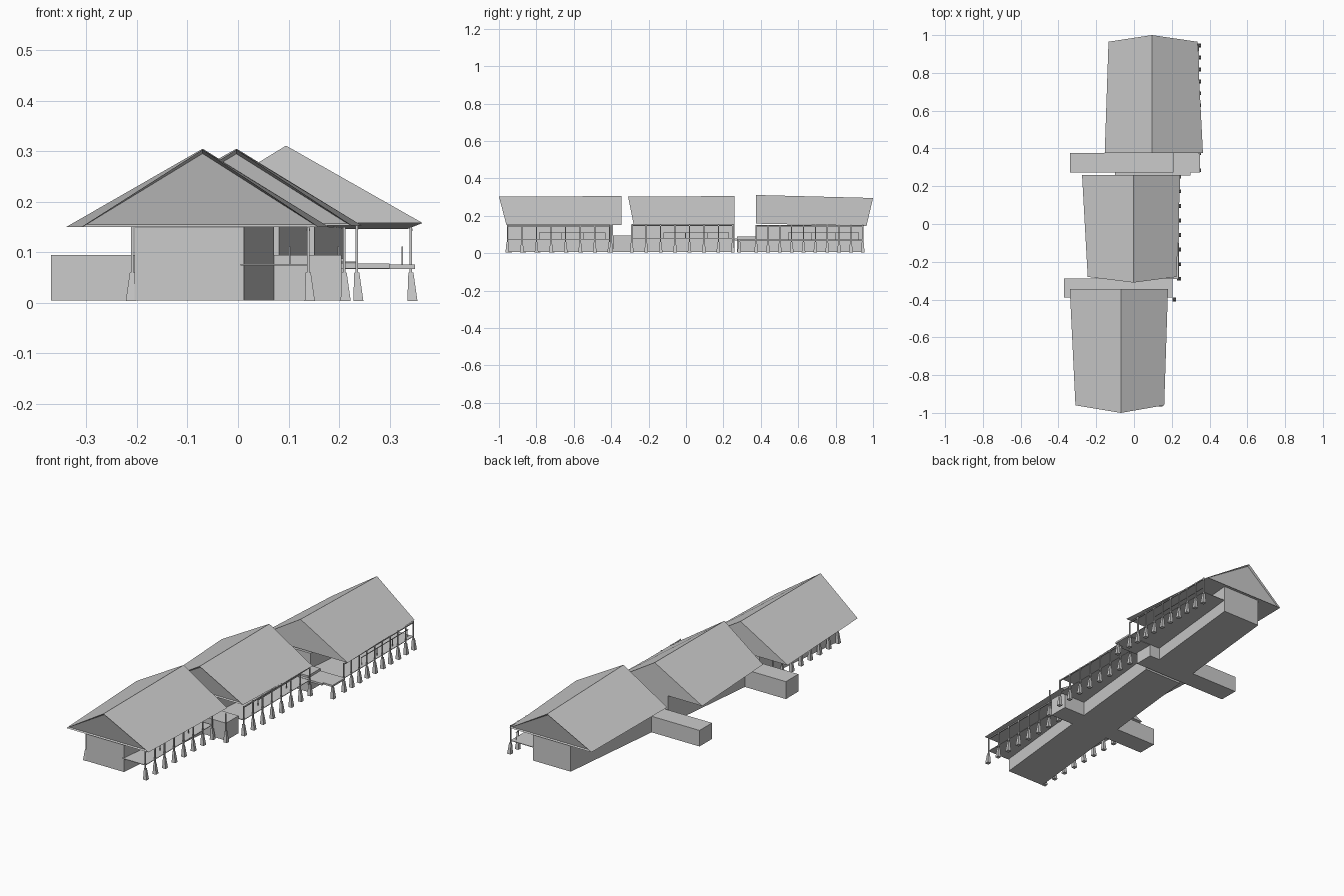
import bpy, bmesh

if "Cube" in bpy.data.objects:
    bpy.data.objects.remove(bpy.data.objects["Cube"])

mat = bpy.data.materials.new("light_grey")
mat.diffuse_color = (0.6, 0.6, 0.6, 1)
mat.use_nodes = True
mat.node_tree.nodes["Principled BSDF"].inputs["Base Color"].default_value = mat.diffuse_color


def finish(name, bm):
    bmesh.ops.recalc_face_normals(bm, faces=bm.faces)
    me = bpy.data.meshes.new(name)
    bm.to_mesh(me)
    bm.free()
    me.materials.append(mat)
    ob = bpy.data.objects.new(name, me)
    bpy.context.collection.objects.link(ob)
    return ob


def prism(bm, low, high):
    """Closed solid between two matching rings of points."""
    a = [bm.verts.new(p) for p in low]
    b = [bm.verts.new(p) for p in high]
    n = len(a)
    ends = [bm.faces.new(a), bm.faces.new(b)]
    for i in range(n):
        j = (i + 1) % n
        bm.faces.new((a[i], a[j], b[j], b[i]))
    return ends


def box(bm, x0, x1, y0, y1, z0, z1):
    ring = [(x0, y0), (x1, y0), (x1, y1), (x0, y1)]
    prism(bm, [(x, y, z0) for x, y in ring], [(x, y, z1) for x, y in ring])


def single_box(name, *dims):
    bm = bmesh.new()
    box(bm, *dims)
    return finish(name, bm)


def roof(name, wide, narrow, ridge):
    """wide, narrow: (y, left x, right x, eave z, ridge y, ridge z)"""
    bm = bmesh.new()
    rings = []
    for y, xl, xr, ze, yr, zr in (wide, narrow):
        rings.append([(xl, y, ze), (xr, y, ze), (ridge, yr, zr)])
    ends = prism(bm, *rings)
    bmesh.ops.recalc_face_normals(bm, faces=bm.faces)
    # recessed gable triangle leaves a barge board around the outer end
    bmesh.ops.inset_individual(bm, faces=[ends[1]], thickness=0.010, depth=-0.008)
    return finish(name, bm)


def post_row(name, x, y0, y1, count, top, side=1):
    """Slim posts on tapered piers."""
    bm = bmesh.new()
    for i in range(count):
        y = y0 + (y1 - y0) * i / (count - 1) if count > 1 else y0
        xi = x - 0.003 * side
        quad = ((-1, -1), (1, -1), (1, 1), (-1, 1))
        prism(bm, [(x + 0.010 * a, y + 0.010 * b, 0.004) for a, b in quad],
              [(xi + 0.005 * a, y + 0.005 * b, 0.06) for a, b in quad])
        box(bm, xi - 0.0025, xi + 0.0025, y - 0.003, y + 0.003, 0.06, top)
    return finish(name, bm)


# Roofs: each one narrows towards its pointed gable
roof("front_roof", (-0.345, -0.34, 0.18, 0.15, -0.345, 0.305),
     (-0.96, -0.31, 0.16, 0.15, -1.0, 0.303), -0.07)
roof("middle_roof", (0.26, -0.275, 0.245, 0.153, 0.26, 0.305),
     (-0.28, -0.245, 0.225, 0.153, -0.31, 0.303), -0.003)
roof("back_roof", (0.375, -0.155, 0.365, 0.158, 0.375, 0.311),
     (0.965, -0.135, 0.335, 0.146, 1.0, 0.295), 0.095)


# Walls: three lengths of one body running at a slight angle to the roofs
def body_left(y):
    return -0.205 + 0.105 * (y + 0.95)


for name, y0, y1, top in (("front_walls", -0.95, -0.39, 0.152),
                          ("middle_walls", -0.29, 0.26, 0.155),
                          ("back_walls", 0.375, 0.95, 0.15)):
    bm = bmesh.new()
    a, b = body_left(y0), body_left(y1)
    ring = [(a, y0), (a + 0.217, y0), (b + 0.217, y1), (b, y1)]
    prism(bm, [(x, y, 0.005) for x, y in ring], [(x, y, top) for x, y in ring])
    finish(name, bm)

# Cross wings linking the buildings
single_box("front_cross_wing", -0.37, 0.205, -0.39, -0.288, 0.005, 0.095)
single_box("back_cross_wing", -0.34, 0.21, 0.273, 0.375, 0.005, 0.088)
single_box("back_link_floor", 0.21, 0.35, 0.273, 0.375, 0.067, 0.076)
single_box("back_link_step", -0.10, 0.30, 0.258, 0.273, 0.068, 0.078)

# Porches: floor, beam under the eave, posts on piers and a handrail
for name, x, y0, y1, n, top, floor in (
        ("front", 0.142, -0.955, -0.41, 8, 0.15, 0.077),
        ("middle", 0.238, -0.29, 0.25, 8, 0.153, 0.082),
        ("back", 0.345, 0.375, 0.945, 10, 0.15, 0.072)):
    bm = bmesh.new()
    a, b = body_left(y0) + 0.21, body_left(y1) + 0.21
    ring = [(a, y0), (x - 0.003, y0), (x - 0.003, y1), (b, y1)]
    prism(bm, [(p, q, floor - 0.003) for p, q in ring],
          [(p, q, floor) for p, q in ring])
    finish(name + "_porch_floor", bm)
    post_row(name + "_porch_posts", x, y0, y1, n, top)
    single_box(name + "_porch_beam", x - 0.006, x, y0, y1, top - 0.008, top - 0.003)
    bm = bmesh.new()
    rx = x - 0.02 if name == "back" else x - 0.04
    box(bm, rx - 0.0015, rx + 0.0015, y0 + 0.17, y1 - 0.02, 0.108, 0.111)
    for i in range(4):
        y = y0 + 0.172 + (y1 - y0 - 0.194) * i / 3
        box(bm, rx - 0.0015, rx + 0.0015, y - 0.0015, y + 0.0015, floor, 0.11)
    finish(name + "_porch_handrail", bm)

# Left hand posts of the front building and the link post
post_row("left_posts", -0.212, -0.94, -0.41, 8, 0.15, -1)
post_row("link_post", 0.213, -0.40, -0.40, 1, 0.15)
post_row("back_link_post", 0.345, 0.285, 0.285, 1, 0.07)
